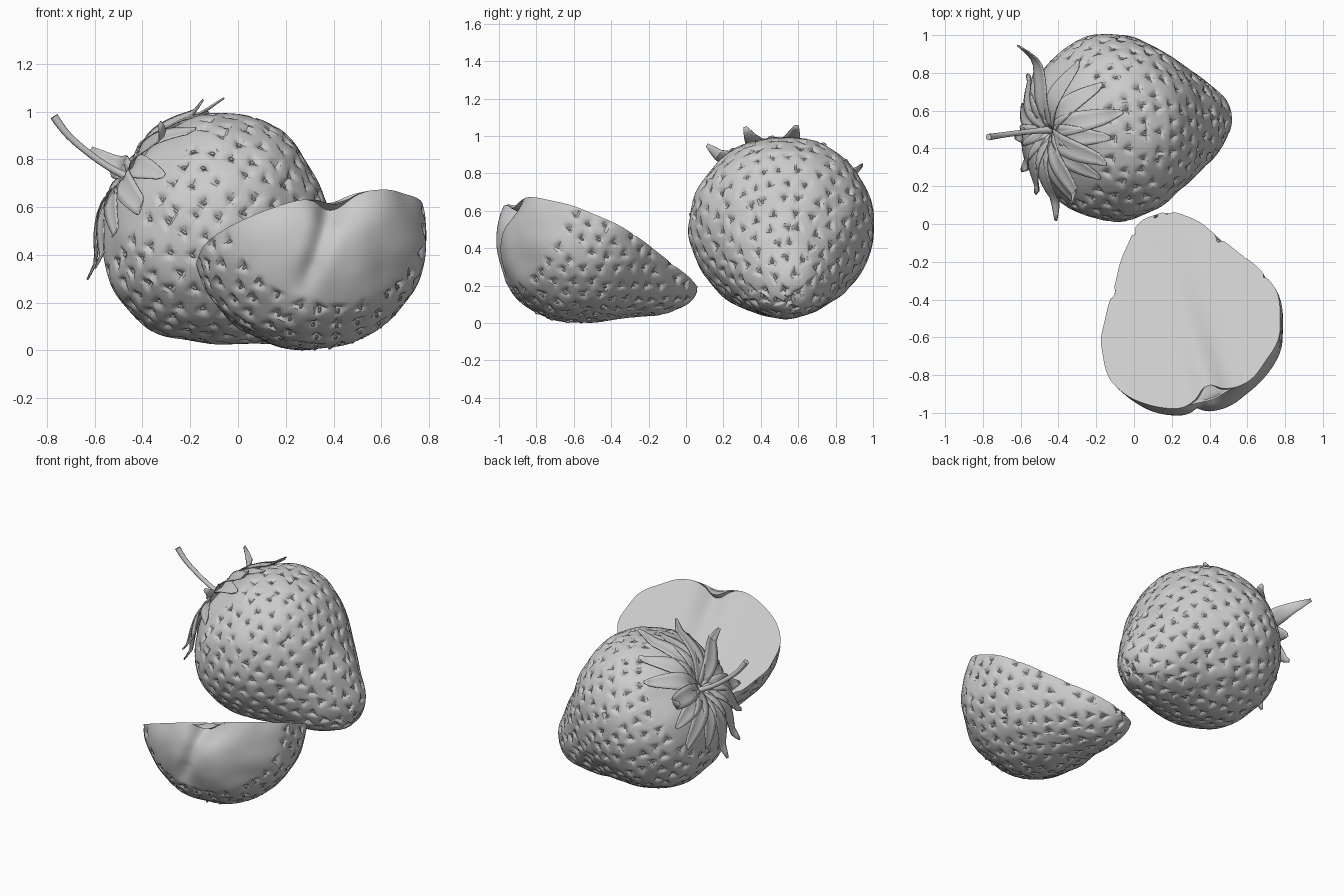
import bpy, bmesh, math, random
from mathutils import Vector, Matrix, noise
from mathutils.kdtree import KDTree

random.seed(4)
if "Cube" in bpy.data.objects:
    bpy.data.objects.remove(bpy.data.objects["Cube"])

grey = bpy.data.materials.new("plain grey")
grey.use_nodes = True
COLOUR = (0.6, 0.6, 0.6, 1)
grey.diffuse_color = COLOUR
grey.node_tree.nodes["Principled BSDF"].inputs["Base Color"].default_value = COLOUR

# Berry outline as (radius, distance along the axis from stem to tip)
OUTLINE = [(.004, 0), (.08, -.025), (.17, -.04), (.27, 0), (.38, .08), (.465, .19),
           (.505, .34), (.49, .47), (.43, .61), (.34, .74), (.255, .89), (.175, 1.0),
           (.09, 1.08), (.004, 1.09)]


def smooth_outline(points, rounds=3):
    """Corner cutting, keeping both ends."""
    pts = [Vector(p) for p in points]
    for _ in range(rounds):
        cut = [pts[0]]
        for a, b in zip(pts, pts[1:]):
            cut += [a.lerp(b, .25), a.lerp(b, .75)]
        pts = cut + [pts[-1]]
    return pts


def resample(pts, step):
    """Evenly spaced points along a polyline."""
    out, left = [pts[0]], step
    for a, b in zip(pts, pts[1:]):
        length, pos = (b - a).length, 0
        while length - pos > left:
            pos += left
            out.append(a.lerp(b, pos / length))
            left = step
        left -= length - pos
    return out + [pts[-1]]


SMOOTH = smooth_outline(OUTLINE)


def frame(origin, axis, up):
    """Local x is up, local z runs from stem to tip."""
    d = Vector(axis).normalized()
    v = d.cross(Vector(up)).normalized()
    m = Matrix((v.cross(d), v, d)).transposed().to_4x4()
    m.translation = origin
    return m


def slopes(pts):
    """Outward normals of the outline."""
    res = []
    for i in range(len(pts)):
        t = pts[min(i + 1, len(pts) - 1)] - pts[max(i - 1, 0)]
        res.append(Vector((t.y, -t.x)).normalized())
    return res


def spin(p, angle):
    return Vector((p.x * math.cos(angle), p.x * math.sin(angle), p.y))


def finish(bm, name, matrix, angle=35):
    bmesh.ops.recalc_face_normals(bm, faces=bm.faces)
    mesh = bpy.data.meshes.new(name)
    bm.to_mesh(mesh)
    bm.free()
    mesh.materials.append(grey)
    obj = bpy.data.objects.new(name, mesh)
    obj.matrix_world = matrix
    bpy.context.collection.objects.link(obj)
    bpy.ops.object.select_all(action="DESELECT")
    obj.select_set(True)
    bpy.context.view_layer.objects.active = obj
    bpy.ops.object.shade_smooth_by_angle(angle=math.radians(angle))
    return obj


def seed_sites(start, sweep, bare):
    """Staggered rows of seed frames over the skin, leaving the stem end bare."""
    rows = resample(SMOOTH, .088)
    sites = []
    for i, (p, n) in enumerate(zip(rows, slopes(rows))):
        if p.y < bare:
            continue
        count = max(2, round(sweep * p.x / .1))
        for k in range(count):
            a = start + sweep * (k + .5 * (i % 2) + random.uniform(.0, .5)) / count
            if a > start + sweep:
                continue
            normal, side = spin(n, a), Vector((-math.sin(a), math.cos(a), 0))
            sites.append((spin(p, a), normal, side, normal.cross(side), random.uniform(-.8, .8)))
    return sites


def berry(name, matrix, halved):
    start, sweep = (math.pi / 2, math.pi) if halved else (0, math.tau)
    segs = 110 if halved else 220
    sites = seed_sites(start, sweep, .15 if halved else .07)
    tree = KDTree(len(sites))
    for i, s in enumerate(sites):
        tree.insert(s[0], i)
    tree.balance()

    def skin(p, n, a):
        """Lumpy skin with three-sided pits, and a cleft in the end of the half."""
        pos, normal = spin(p, a), spin(n, a)
        push = .012 * noise.noise(pos * 6) - .002
        if halved:
            end = max(0, min(1, (.14 - pos.z) / .1))
            push -= .035 * end * math.exp(-((pos.y - .55 * pos.x) / .055) ** 2)
        _, i, dist = tree.find(pos)
        if dist < .07:
            centre, _, side, along, turn = sites[i]
            off = pos - centre
            x, y = off.dot(side), off.dot(along)
            q = max(x * math.cos(turn + k * math.tau / 3) + y * math.sin(turn + k * math.tau / 3)
                    for k in range(3)) / .023
            push -= .025 * max(0, 1 - q)
        return pos + normal * push

    bm = bmesh.new()
    rings, prof = [], resample(SMOOTH, .0125)
    for p, n in zip(prof, slopes(prof)):
        ring = [skin(p, n, start + sweep * k / segs) for k in range(segs + halved)]
        if halved:
            # Slightly shallow half, flat on its cut side with a hollow down the core
            for c in ring:
                c.x *= .965
            a, b = ring[-1], ring[0]
            for k in range(1, 40):
                c = a.lerp(b, k / 40)
                fade = max(0, 1 - max(p.y, 0) / .95)
                hollow = .04 * fade * math.exp(-(c.y / .08) ** 2) * min(1, p.x / .1)
                ring.append(c - Vector((hollow, 0, 0)))
        rings.append([bm.verts.new(c) for c in ring])
    for low, high in zip(rings, rings[1:]):
        for k in range(len(low)):
            j = (k + 1) % len(low)
            bm.faces.new((low[k], low[j], high[j], high[k]))
    bm.faces.new(rings[0])
    bm.faces.new(rings[-1])
    finish(bm, name + "_flesh", matrix)

    # Seeds lying in the pits
    bm = bmesh.new()
    for centre, normal, side, along, _ in sites:
        m = Matrix((side, along, normal)).transposed().to_4x4()
        m.translation = centre - normal * .018
        size = Matrix.Diagonal((.008, .015, .008, 1))
        bmesh.ops.create_icosphere(bm, subdivisions=1, radius=1, matrix=m @ size)
    finish(bm, name + "_seeds", matrix)


def shoulder(r):
    """Height of the berry's stem end at a given radius."""
    for a, b in zip(SMOOTH, SMOOTH[1:]):
        if a.x <= r <= b.x:
            return a.lerp(b, (r - a.x) / (b.x - a.x)).y
    return .3


def leaf(number, matrix, degrees, reach, tip, width=.056):
    """One pointed leaf hugging the shoulder and lifting at its tip."""
    bm, rows, steps = bmesh.new(), [], 12
    spread = Matrix.Rotation(math.radians(degrees), 3, "Z")

    def rest(r):
        return min(shoulder(r), -.01 + r * .25) - .018

    for i in range(steps + 1):
        s = i / steps
        r = .02 + s * (reach - .02)
        z = rest(r) + (tip - rest(reach)) * s ** 3
        half = width * math.sin(math.pi * min(.97, .12 + .85 * s)) ** .8 + .001
        row = [Vector((r, k * half, z - .2 * half * abs(k))) for k in (-1, -.5, 0, .5, 1)]
        rows.append([bm.verts.new(spread @ c) for c in row])
    for a, b in zip(rows, rows[1:]):
        for k in range(4):
            bm.faces.new((a[k], a[k + 1], b[k + 1], b[k]))
    obj = finish(bm, "leaf_%d" % number, matrix)
    thick = obj.modifiers.new("thickness", "SOLIDIFY")
    thick.thickness = .006


whole = frame((-.42, .49, .72), (.9, .065, -.595), (0, 0, 1))
half = frame((.398, -.885, .635), (-.28, .92, -.46), (-.26, .37, .89))
berry("whole_berry", whole, False)
berry("half_berry", half, True)

# Leaf crown: direction, reach and tip height of each leaf
LEAVES = [(-9, .49, .12), (25, .46, .04), (59, .45, -.07), (82, .4, .06), (106, .49, .06),
          (130, .42, .03), (155, .46, .05), (178, .47, .06), (204, .38, .03), (228, .42, .04),
          (250, .38, 0), (272, .47, -.2), (300, .42, .05), (326, .42, .09), (8, .4, .09), (42, .4, .07)]
for number, spec in enumerate(LEAVES, 1):
    leaf(number, whole, *spec)

# Curved stem
curve = bpy.data.curves.new("stem", "CURVE")
curve.dimensions = "3D"
curve.bevel_depth = .016
curve.bevel_resolution = 3
curve.use_fill_caps = True
path = [(-.38, .5, .68, 1.9), (-.45, .5, .72, 1.1), (-.55, .49, .77, .9),
        (-.67, .475, .86, .9), (-.735, .465, .925, 1), (-.77, .46, .98, 1.1)]
line = curve.splines.new("NURBS")
line.points.add(len(path) - 1)
for point, (x, y, z, thickness) in zip(line.points, path):
    point.co = (x, y, z, 1)
    point.radius = thickness
line.use_endpoint_u = True
line.order_u = 3
curve.materials.append(grey)
bpy.context.collection.objects.link(bpy.data.objects.new("stem", curve))
